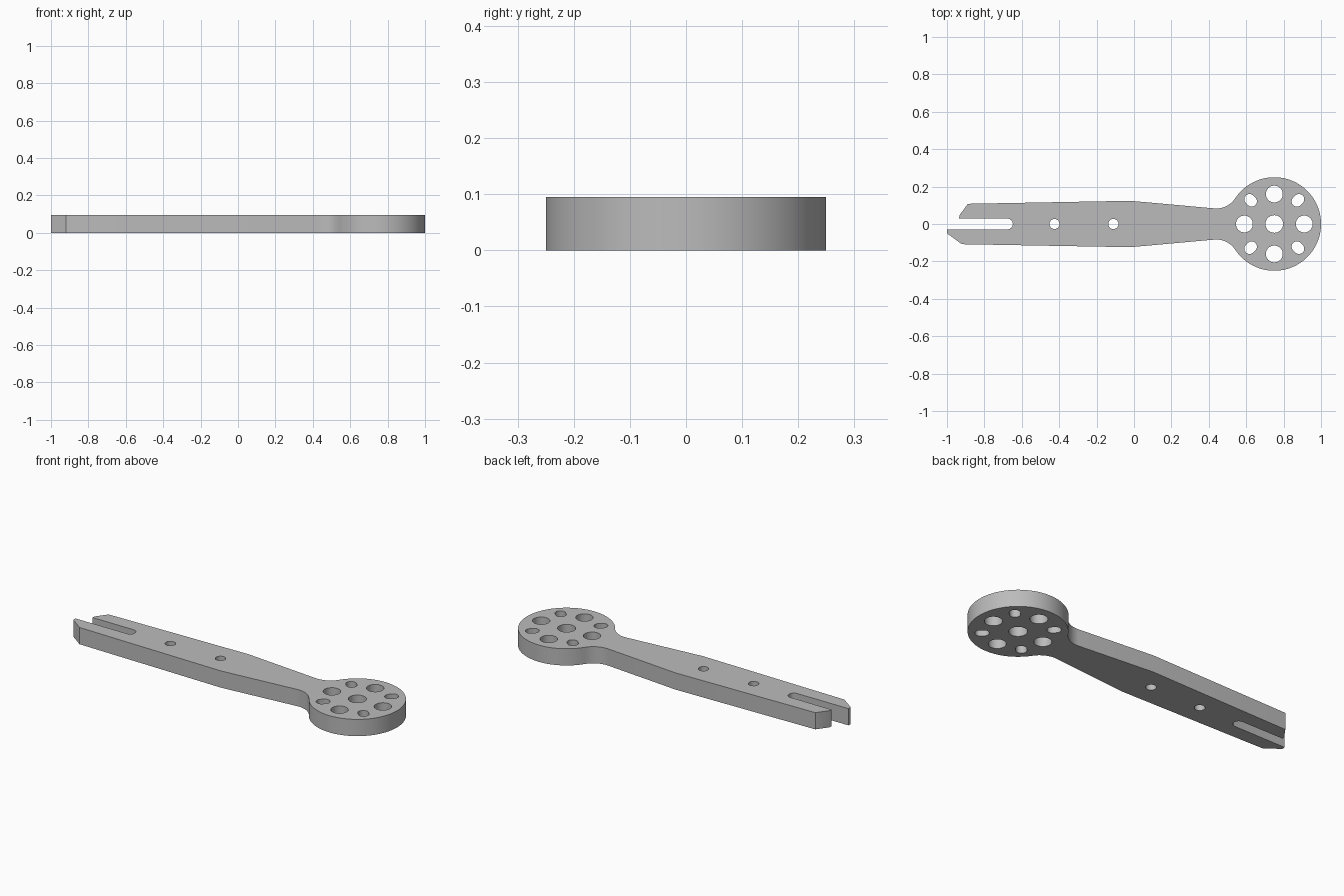
import bpy, bmesh
from math import radians, degrees, atan2, cos, sin, pi, hypot

cube = bpy.data.objects.get("Cube")
if cube:
    bpy.data.objects.remove(cube, do_unlink=True)

THICK = 0.095
DISC_X, DISC_R = 0.75, 0.25


def arc(cx, cy, r, start, end, n):
    """Points along an arc, angles in degrees."""
    step = (end - start) / n
    return [(cx + r * cos(radians(start + step * i)),
             cy + r * sin(radians(start + step * i))) for i in range(n + 1)]


def circle(cx, cy, r, n=40):
    return arc(cx, cy, r, 0, 360, n)[:-1]


def radial_slot(angle, dist, r, half):
    """Slightly elongated hole pointing away from the disc centre."""
    c, s = cos(radians(angle)), sin(radians(angle))
    far, near = dist + half, dist - half
    return (arc(DISC_X + far * c, far * s, r, angle - 90, angle + 90, 16)
            + arc(DISC_X + near * c, near * s, r, angle + 90, angle + 270, 16))


# Fillet between the neck and the disc, tangent to both
neck_x, neck_y = 0.44, 0.083
d = DISC_X - neck_x
fil_r = (d * d + neck_y ** 2 - DISC_R ** 2) / (2 * (DISC_R - neck_y))
fil_y = neck_y + fil_r
touch = degrees(atan2(fil_y, -d))

upper_fillet = arc(neck_x, fil_y, fil_r, -95, touch - 180, 14)
lower_fillet = [(x, -y) for x, y in reversed(upper_fillet)]

# Outline: forked end, tapered arm, neck and disc
outline = (
    [(-1, -0.03), (-1, -0.05), (-0.92, -0.108), (-0.02, -0.124)]
    + lower_fillet[:-1] + [lower_fillet[-1]]
    + arc(DISC_X, 0, DISC_R, -touch, touch, 96)[1:-1]
    + list(reversed(upper_fillet))
    + [(-0.02, 0.124), (-0.888, 0.108), (-0.932, 0.048), (-0.936, 0.03)]
    + arc(-0.677, 0, 0.029, 90, -90, 16)
)

# The lower fillet runs from the disc to the neck once mirrored, so order by x
start = 4
count = len(lower_fillet)
outline[start:start + count] = sorted(lower_fillet)

# Holes in the arm and the disc
holes = [circle(-0.425, 0, 0.027), circle(-0.11, 0, 0.027),
         circle(DISC_X, 0, 0.047)]
for k in range(4):
    a = k * pi / 2
    holes.append(circle(DISC_X + 0.16 * cos(a), 0.16 * sin(a), 0.045))
    holes.append(radial_slot(45 + 90 * k, 0.179, 0.028, 0.008))

# Filled and extruded flat curve, turned into a mesh
curve = bpy.data.curves.new("lever_plate", 'CURVE')
curve.dimensions = '2D'
curve.fill_mode = 'BOTH'
curve.extrude = THICK / 2
for loop in [outline] + holes:
    spline = curve.splines.new('POLY')
    spline.points.add(len(loop) - 1)
    for p, (x, y) in zip(spline.points, loop):
        p.co = (x, y, 0, 1)
    spline.use_cyclic_u = True

plate = bpy.data.objects.new("lever_plate", curve)
bpy.context.collection.objects.link(plate)
bpy.ops.object.select_all(action='DESELECT')
plate.select_set(True)
bpy.context.view_layer.objects.active = plate
bpy.ops.object.convert(target='MESH')
plate = bpy.context.view_layer.objects.active

# Weld the caps to the walls and stand the plate on the ground
bm = bmesh.new()
bm.from_mesh(plate.data)
bmesh.ops.remove_doubles(bm, verts=bm.verts, dist=0.0002)
bmesh.ops.translate(bm, verts=bm.verts, vec=(0, 0, THICK / 2))
bmesh.ops.recalc_face_normals(bm, faces=bm.faces)
bm.to_mesh(plate.data)
bm.free()

# Single grey material
grey = bpy.data.materials.new("plain grey")
grey.use_nodes = True
colour = (0.5, 0.5, 0.5, 1)
grey.diffuse_color = colour
grey.node_tree.nodes["Principled BSDF"].inputs["Base Color"].default_value = colour
plate.data.materials.clear()
plate.data.materials.append(grey)

bpy.ops.object.shade_smooth_by_angle(angle=radians(25))
